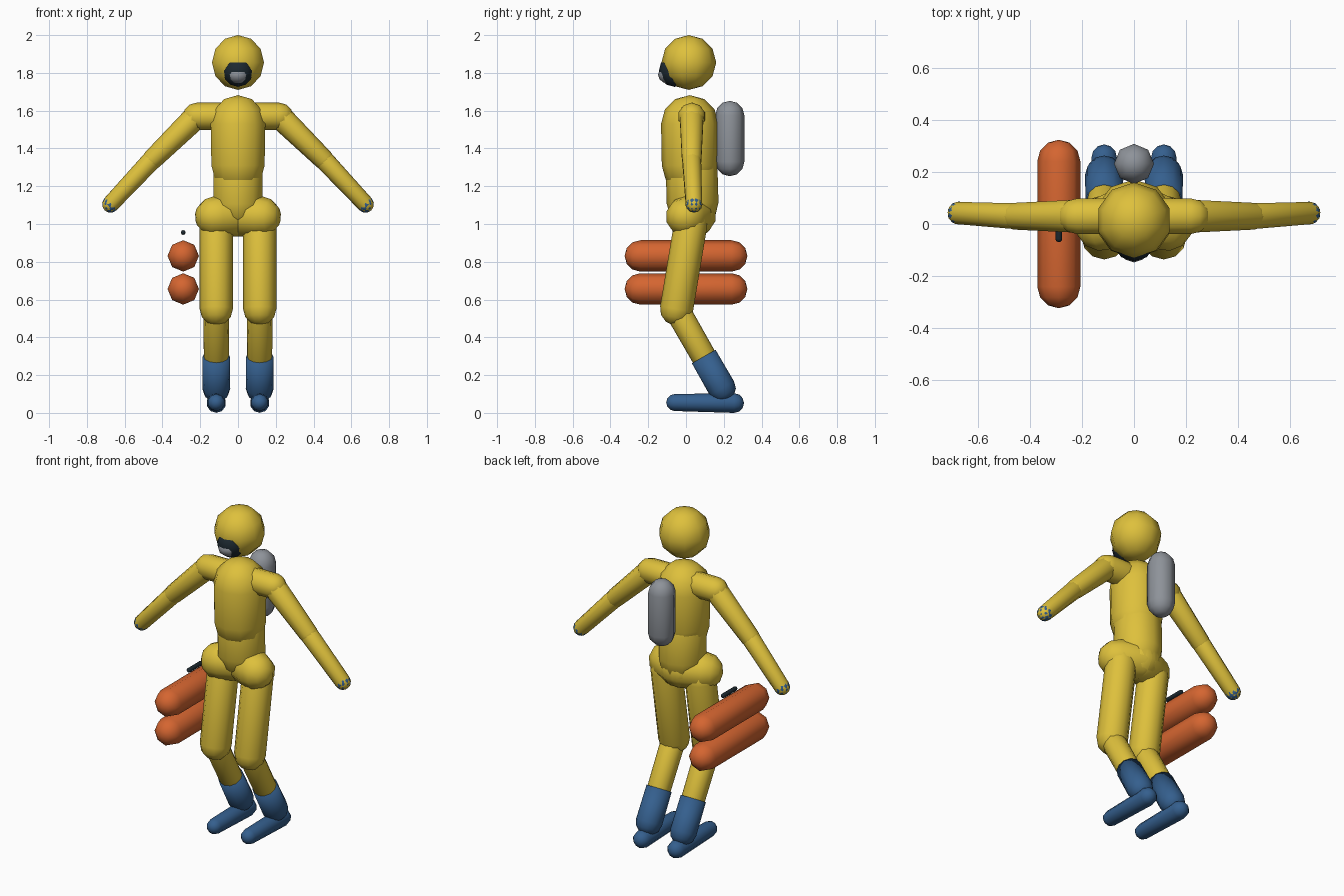
import bpy, bmesh, math
from mathutils import Vector

old = bpy.data.objects.get("Cube")
if old:
    bpy.data.objects.remove(old, do_unlink=True)


def material(name, rgb):
    m = bpy.data.materials.new(name)
    m.use_nodes = True
    m.diffuse_color = (*rgb, 1)
    m.node_tree.nodes["Principled BSDF"].inputs["Base Color"].default_value = (*rgb, 1)
    return m


YELLOW = material("suit yellow", (0.73, 0.53, 0.045))
BLUE = material("boot blue", (0.035, 0.115, 0.27))
ORANGE = material("cylinder orange", (0.66, 0.13, 0.03))
GREY = material("metal grey", (0.27, 0.29, 0.32))
DARK = material("visor dark", (0.012, 0.022, 0.03))


def capsule(name, a, b, ra, rb, mat, sides=10, steps=3, twist=0.0):
    """Round-ended tube from a to b, with a radius at each end."""
    a, b = Vector(a), Vector(b)
    axis = b - a
    length = axis.length
    rings = []
    for i in range(1, steps + 1):
        t = math.pi / 2 * i / steps
        rings.append((ra * math.sin(t), -ra * math.cos(t)))
    rings += [(rb * math.sin(math.pi / 2 * i / steps), length + rb * math.cos(math.pi / 2 * i / steps))
              for i in range(steps, 0, -1)]
    if length < 1e-6:
        del rings[steps]
    bm = bmesh.new()
    low = bm.verts.new((0, 0, -ra))
    high = bm.verts.new((0, 0, length + rb))
    loops = []
    for r, z in rings:
        angles = [math.pi / 2 + twist + math.tau * k / sides for k in range(sides)]
        loops.append([bm.verts.new((r * math.cos(t), r * math.sin(t), z)) for t in angles])
    for k in range(sides):
        n = (k + 1) % sides
        bm.faces.new((low, loops[0][n], loops[0][k]))
        bm.faces.new((high, loops[-1][k], loops[-1][n]))
        for p, q in zip(loops, loops[1:]):
            bm.faces.new((p[k], p[n], q[n], q[k]))
    for f in bm.faces:
        f.smooth = True
    mesh = bpy.data.meshes.new(name)
    bm.to_mesh(mesh)
    bm.free()
    mesh.materials.append(mat)
    ob = bpy.data.objects.new(name, mesh)
    bpy.context.collection.objects.link(ob)
    ob.location = a
    if length > 1e-6:
        ob.rotation_mode = "QUATERNION"
        ob.rotation_quaternion = axis.to_track_quat("Z", "Y")
    return ob


def ball(name, c, r, mat, **kw):
    return capsule(name, c, c, r, r, mat, **kw)


# Helmet with visor and mouthpiece
ball("helmet", (0, 0.015, 1.855), 0.145, YELLOW)
ball("visor", (0, -0.06, 1.81), 0.084, DARK)
mouthpiece = ball("mouthpiece", (0, -0.088, 1.79), 0.06, GREY)
mouthpiece.scale.z = 0.8

# Torso
capsule("chest", (0, 0.02, 1.31), (0, 0.02, 1.53), 0.148, 0.152, YELLOW)
capsule("waist", (0, 0.035, 1.11), (0, 0.03, 1.28), 0.137, 0.137, YELLOW)

# Limbs, one set per side
for side, s in (("left", 1), ("right", -1)):
    hip = (s * 0.12, 0.0, 1.04)
    knee = Vector((s * 0.115, -0.05, 0.55))
    ankle = Vector((s * 0.115, 0.19, 0.13))
    cuff = knee.lerp(ankle, 0.6)
    shoulder = (s * 0.22, 0.03, 1.57)
    elbow = (s * 0.455, 0.03, 1.34)
    hand = (s * 0.675, 0.042, 1.105)
    capsule(side + "_hip", (0, 0.05, 1.045), hip, 0.112, 0.108, YELLOW)
    capsule(side + "_thigh", (s * 0.115, 0.025, 1.0), knee, 0.088, 0.088, YELLOW, sides=12)
    capsule(side + "_shin", knee, cuff, 0.068, 0.066, YELLOW, sides=12)
    # short cap keeps the top of the boot flat at the cuff
    boot = capsule(side + "_boot", cuff, ankle, 0.072, 0.074, BLUE, sides=12)
    for v in boot.data.vertices:
        v.co.z = max(v.co.z, 0.0)
    capsule(side + "_foot", (s * 0.115, 0.255, 0.052), (s * 0.115, -0.06, 0.055), 0.052, 0.045, BLUE)
    capsule(side + "_shoulder", (0, 0.03, 1.57), shoulder, 0.074, 0.072, YELLOW)
    capsule(side + "_upper_arm", shoulder, elbow, 0.066, 0.054, YELLOW)
    capsule(side + "_forearm", elbow, hand, 0.052, 0.045, YELLOW)
    ball(side + "_glove", hand, 0.045, BLUE)

# Back tank
capsule("back_tank", (0, 0.232, 1.33), (0, 0.232, 1.575), 0.077, 0.077, GREY, sides=8)

# Carried pair of cylinders and their handle
for name, z in (("upper_cylinder", 0.831), ("lower_cylinder", 0.656)):
    capsule(name, (-0.29, 0.242, z), (-0.29, -0.242, z), 0.083, 0.083, ORANGE, sides=8)
capsule("carry_handle", (-0.29, 0.057, 0.955), (-0.29, -0.057, 0.955), 0.013, 0.013, DARK, sides=8)
